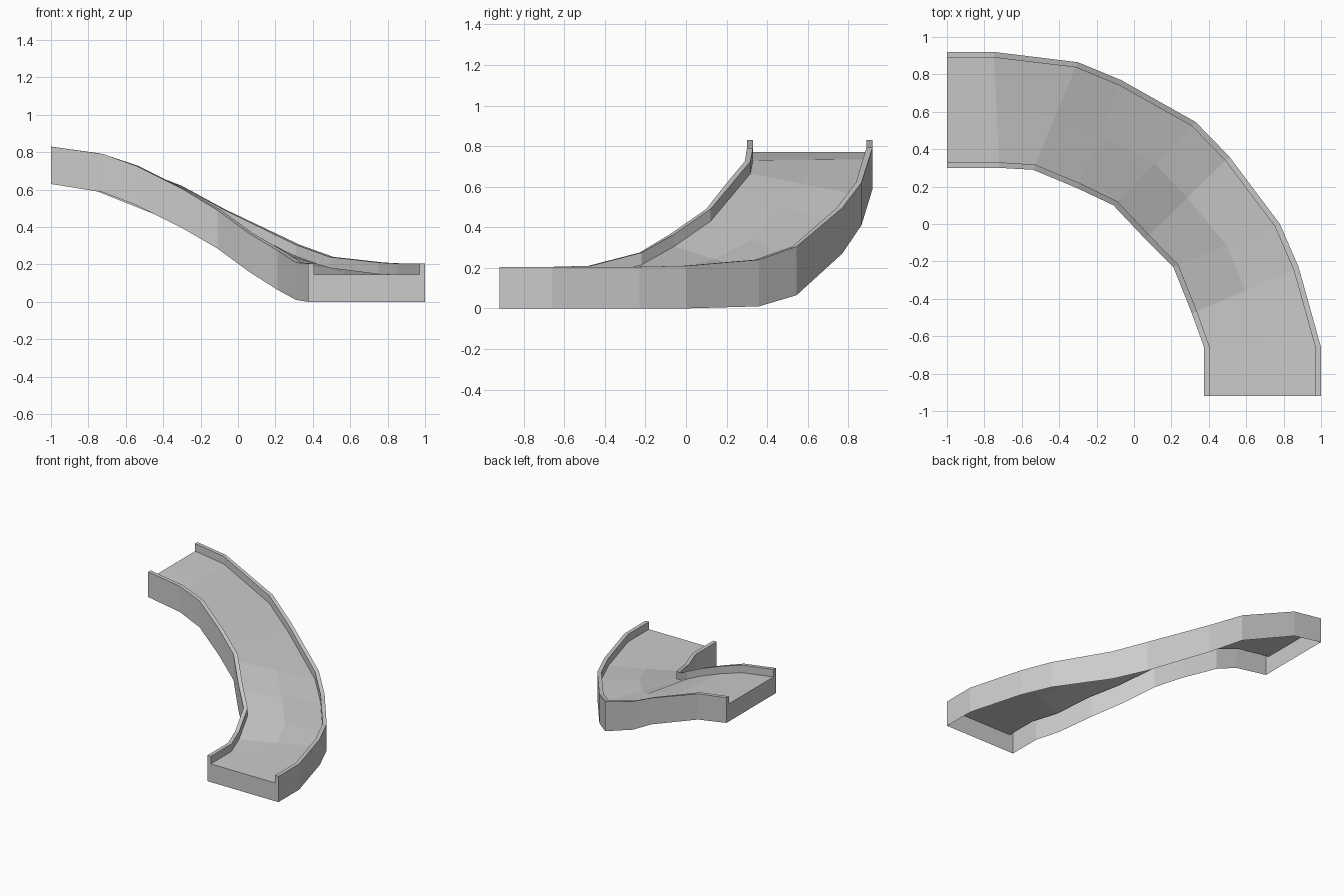
import bpy, bmesh
from mathutils import Vector

if "Cube" in bpy.data.objects:
    bpy.data.objects.remove(bpy.data.objects["Cube"])

RAIL_W, RAIL_H = 0.03, 0.06

# Outer and inner guide lines: x, y, bottom z, top z at each station
OUTER = [(-1, .92, .63, .83), (-.75, .92, .59, .795), (-.30, .865, .41, .62),
         (-.07, .77, .27, .495), (.33, .545, .065, .305), (.51, .36, .01, .24),
         (.78, 0, 0, .21), (.88, -.23, 0, .205), (1, -.66, 0, .205), (1, -.92, 0, .205)]
INNER = [(-1, .30, .63, .83), (-.72, .30, .585, .79), (-.54, .29, .515, .725),
         (-.30, .19, .395, .605), (-.11, .10, .285, .49), (.06, -.08, .16, .365),
         (.21, -.23, .065, .275), (.31, -.48, .01, .21), (.375, -.66, 0, .205),
         (.375, -.92, 0, .205)]


def rail(a, b):
    """Bottom, top, inner top and deck edge of the side at a, facing b."""
    p = Vector((a[0], a[1], 0))
    inward = (Vector((b[0], b[1], 0)) - p).normalized() * RAIL_W
    z = lambda h: Vector((0, 0, h))
    return [p + z(a[2]), p + z(a[3]), p + inward + z(a[3]),
            p + inward + z(a[3] - RAIL_H)]


# Curved ramp: side walls, rails and deck, open underneath
bm = bmesh.new()
rows = []
for o, i in zip(OUTER, INNER):
    left, right = rail(o, i), rail(i, o)
    middle = (left[3] + right[3]) / 2
    rows.append([bm.verts.new(p) for p in left + [middle] + right[::-1]])
for r, s in zip(rows, rows[1:]):
    for k in range(len(r) - 1):
        bm.faces.new((r[k], r[k + 1], s[k + 1], s[k]))

# End caps
bm.faces.new(rows[0][::-1])
bm.faces.new(rows[-1])
bmesh.ops.recalc_face_normals(bm, faces=bm.faces)
# Make the deck face upward
bm.normal_update()
deck = next(f for f in bm.faces if rows[0][3] in f.verts and rows[1][4] in f.verts)
if deck.normal.z < 0:
    bmesh.ops.reverse_faces(bm, faces=bm.faces)

mesh = bpy.data.meshes.new("curved_ramp")
bm.to_mesh(mesh)
bm.free()
ramp = bpy.data.objects.new("curved_ramp", mesh)
bpy.context.collection.objects.link(ramp)
